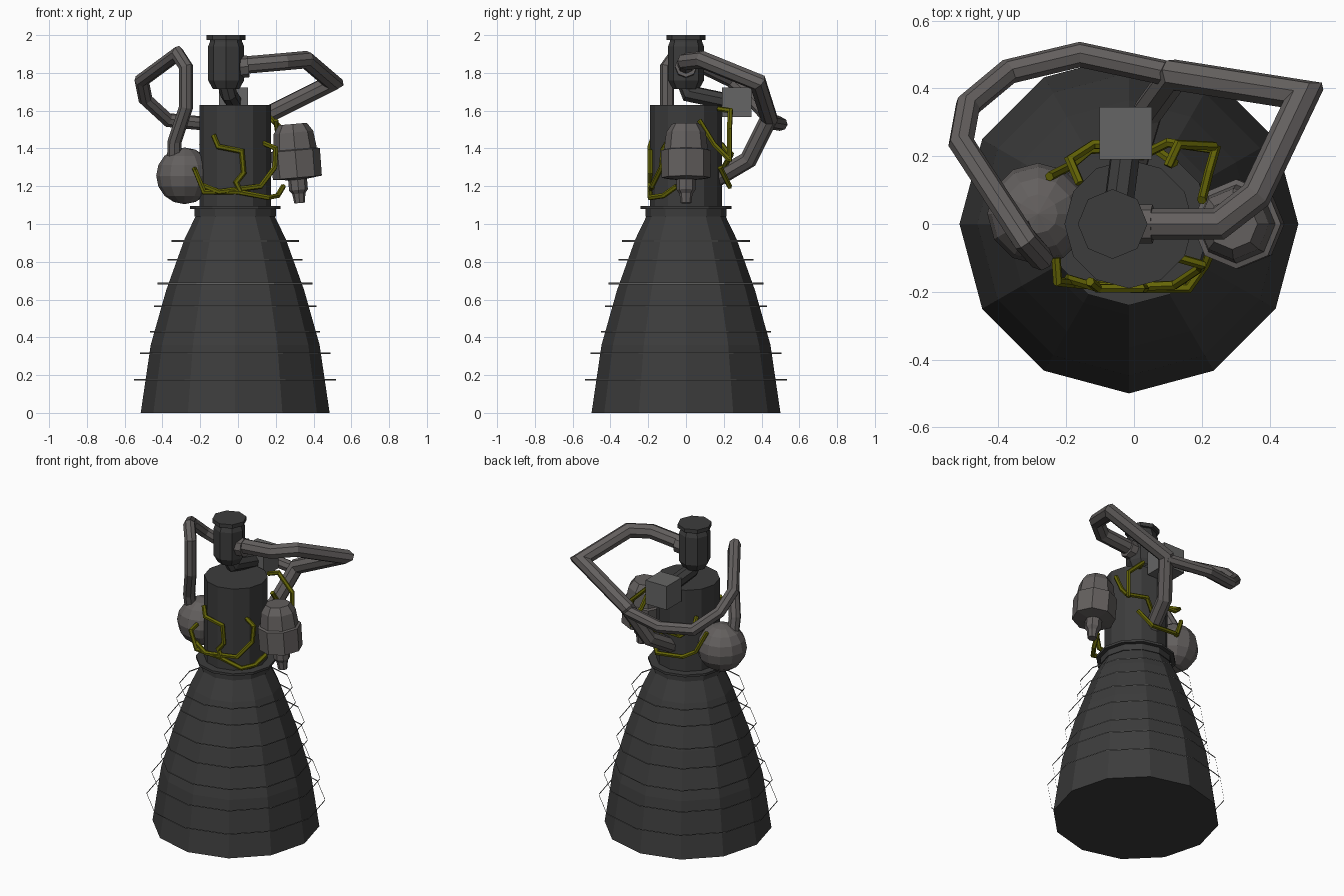
import bpy, bmesh, math
from mathutils import Vector

if "Cube" in bpy.data.objects:
    bpy.data.objects.remove(bpy.data.objects["Cube"])


def material(name, color):
    m = bpy.data.materials.new(name)
    m.use_nodes = True
    m.diffuse_color = (*color, 1)
    m.node_tree.nodes["Principled BSDF"].inputs["Base Color"].default_value = (*color, 1)
    return m


DARK = material("dark_metal", (0.045, 0.045, 0.045))
PIPE = material("warm_grey_metal", (0.125, 0.115, 0.112))
GREY = material("grey_metal", (0.13, 0.13, 0.128))
OLIVE = material("olive_cable", (0.13, 0.13, 0.002))


def finish(bm, name, mat, location=(0, 0, 0)):
    mesh = bpy.data.meshes.new(name)
    bm.to_mesh(mesh)
    bm.free()
    mesh.materials.append(mat)
    obj = bpy.data.objects.new(name, mesh)
    obj.location = location
    bpy.context.scene.collection.objects.link(obj)
    return obj


def bridge(bm, rings, capped=True):
    """Skin a series of vertex loops."""
    n = len(rings[0])
    for a, b in zip(rings, rings[1:]):
        for i in range(n):
            j = (i + 1) % n
            bm.faces.new((a[i], a[j], b[j], b[i]))
    if capped:
        bm.faces.new(rings[0][::-1])
        bm.faces.new(rings[-1])
        bmesh.ops.recalc_face_normals(bm, faces=bm.faces)


def lathe(name, profile, sides, mat, location, capped=True):
    """Turn a (radius, height) profile around the vertical axis."""
    bm = bmesh.new()
    angles = [math.tau * i / sides for i in range(sides)]
    rings = [[bm.verts.new((r * math.cos(a), r * math.sin(a), z)) for a in angles]
             for r, z in profile]
    bridge(bm, rings, capped)
    return finish(bm, name, mat, location)


def tube(name, points, radius, mat, sides=8):
    """Sweep a polygon along a path with mitred corners."""
    pts = [Vector(p) for p in points]
    dirs = [(b - a).normalized() for a, b in zip(pts, pts[1:])]
    side = dirs[0].orthogonal().normalized() * radius
    up = dirs[0].cross(side)
    ring = [pts[0] + side * math.cos(math.tau * i / sides) + up * math.sin(math.tau * i / sides)
            for i in range(sides)]
    loops = [ring]
    for k, d in enumerate(dirs):
        after = dirs[min(k + 1, len(dirs) - 1)]
        normal = (d + after).normalized()
        ring = [v + d * ((pts[k + 1] - v).dot(normal) / d.dot(normal)) for v in ring]
        loops.append(ring)
    bm = bmesh.new()
    bridge(bm, [[bm.verts.new(v) for v in loop] for loop in loops])
    return finish(bm, name, mat)


AXIS = (-0.015, 0, 0)

# Nozzle bell, collar and combustion chamber
lathe("nozzle_bell", [(0.5, 0), (0.447, 0.36), (0.365, 0.65), (0.268, 0.92), (0.205, 1.05)],
      12, DARK, AXIS)
lathe("collar", [(0.215, 1.04), (0.215, 1.08), (0.24, 1.08), (0.24, 1.095)], 12, DARK, AXIS)
lathe("chamber", [(0.19, 1.09), (0.19, 1.63)], 12, DARK, AXIS)

# Thin open hoops around the bell
hoops = [(0.535, 0.175), (0.505, 0.315), (0.45, 0.43), (0.43, 0.565),
         (0.41, 0.685), (0.357, 0.81), (0.338, 0.91)]
for r, z in hoops:
    lathe("hoop", [(r, z - 0.004), (r, z + 0.004)], 12, GREY, AXIS, capped=False)

# Upper turbopump with its rim and outlet elbow
lathe("upper_pump", [(0.07, 1.715), (0.095, 1.76), (0.095, 1.94), (0.085, 1.965),
                     (0.085, 1.975), (0.103, 1.975), (0.103, 2.0)], 8, DARK, (-0.063, 0, 0))
tube("pump_elbow", [(-0.063, 0, 1.74), (-0.05, 0.02, 1.69), (-0.025, 0.21, 1.65)], 0.045, DARK)

# Control box behind the chamber
bm = bmesh.new()
bmesh.ops.create_cube(bm, size=0.155)
finish(bm, "control_box", GREY, (-0.024, 0.268, 1.645))

# Spherical tank
bm = bmesh.new()
bmesh.ops.create_uvsphere(bm, u_segments=12, v_segments=8, radius=0.15)
finish(bm, "spherical_tank", PIPE, (-0.283, 0.03, 1.255))

# Side pump, leaning slightly outward at its foot
pump = lathe("side_pump", [(0.028, -0.21), (0.035, -0.16), (0.05, -0.14), (0.05, -0.085),
                           (0.13, -0.075), (0.132, 0.07), (0.116, 0.075), (0.105, 0.165),
                           (0.075, 0.21)], 8, PIPE, (0.308, 0, 1.32))
pump.rotation_euler.y = math.radians(-5)

# Large ducts
tube("pump_socket", [(0.01, 0, 1.83), (0.055, 0, 1.835)], 0.058, PIPE)
tube("right_duct", [(0.02, 0, 1.84), (0.25, 0, 1.86), (0.36, 0.085, 1.87), (0.5, 0.38, 1.75),
                    (0.12, 0.44, 1.56), (0.04, 0.33, 1.34), (-0.01, 0.16, 1.24)], 0.046, PIPE)
tube("left_duct", [(-0.34, 0, 1.32), (-0.335, -0.03, 1.44), (-0.275, -0.1, 1.62),
                   (-0.275, -0.1, 1.83), (-0.32, -0.05, 1.9), (-0.51, 0.24, 1.76),
                   (-0.49, 0.35, 1.66), (-0.37, 0.45, 1.55), (-0.16, 0.5, 1.53),
                   (0.12, 0.44, 1.54)], 0.037, PIPE)

# Cables wrapped around the chamber
cables = [
    [(-0.13, -0.17, 1.47), (-0.105, -0.19, 1.41), (0.02, -0.19, 1.385),
     (0.03, -0.19, 1.27), (-0.01, -0.19, 1.22), (0.02, -0.19, 1.16)],
    [(-0.23, -0.1, 1.29), (-0.225, -0.17, 1.28), (-0.18, -0.175, 1.17), (0.0, -0.19, 1.17),
     (0.16, -0.19, 1.14), (0.21, -0.12, 1.15), (0.24, -0.05, 1.2)],
    [(0.13, -0.1, 1.43), (0.2, -0.12, 1.4), (0.195, -0.13, 1.3), (0.12, -0.18, 1.2),
     (-0.1, -0.19, 1.17), (-0.2, -0.16, 1.21)],
    [(0.2, 0.07, 1.55), (0.22, 0.15, 1.42), (0.24, 0.22, 1.35), (0.1, 0.24, 1.37),
     (0.02, 0.2, 1.3)],
    [(0.1, 0.17, 1.61), (0.13, 0.235, 1.6), (0.235, 0.23, 1.5), (0.235, 0.23, 1.33)],
    [(-0.25, 0.14, 1.38), (-0.19, 0.17, 1.25), (-0.13, 0.22, 1.22), (0.05, 0.23, 1.2),
     (0.12, 0.18, 1.3)],
    [(-0.16, 0.12, 1.45), (-0.19, 0.19, 1.42), (-0.12, 0.235, 1.36), (0.0, 0.23, 1.36)],
]
for path in cables:
    tube("cable", path, 0.014, OLIVE, sides=6)
